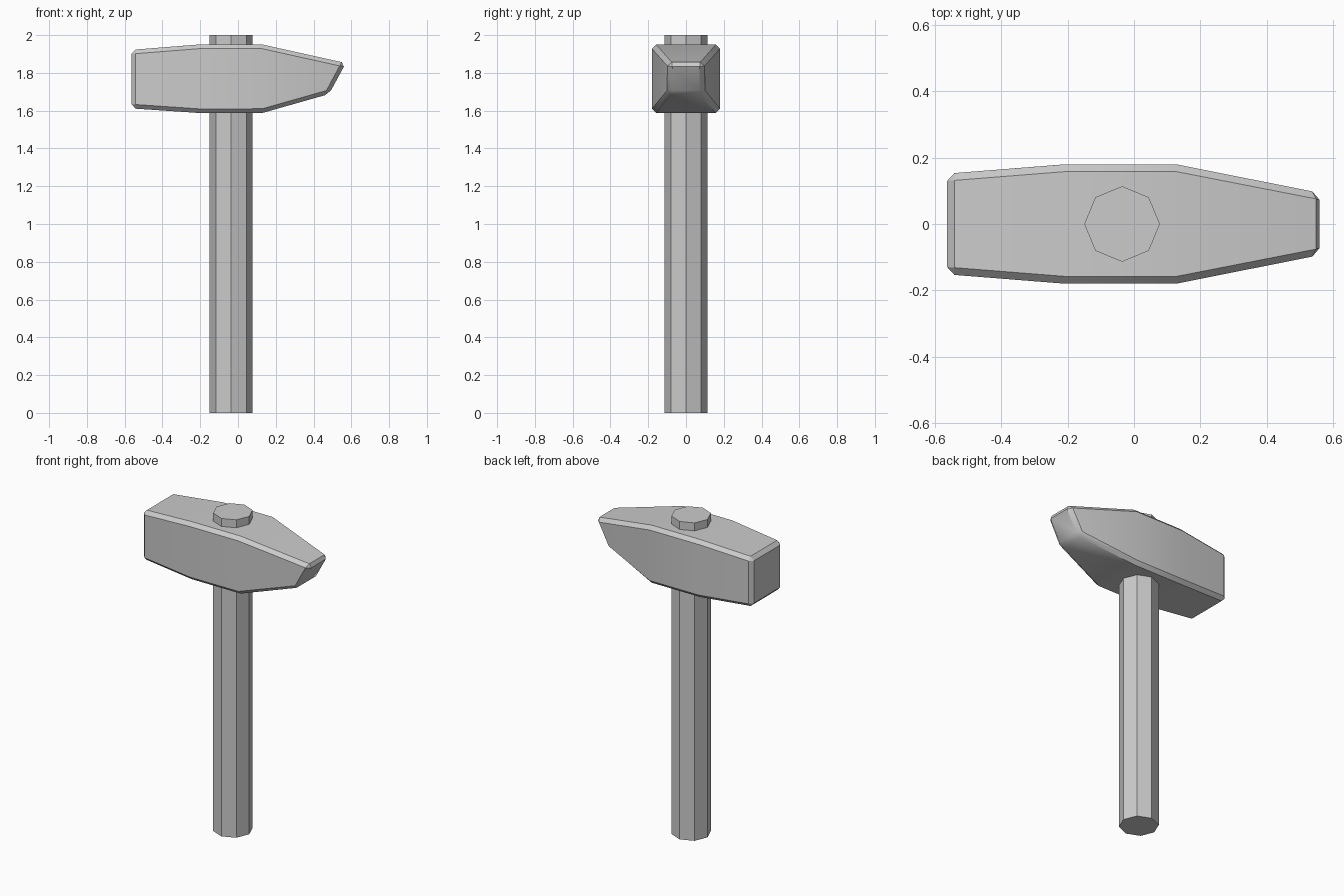
import bpy, bmesh
from math import pi, radians

if "Cube" in bpy.data.objects:
    bpy.data.objects.remove(bpy.data.objects["Cube"])

# Octagonal handle running right through the head
bpy.ops.mesh.primitive_cylinder_add(vertices=8, radius=0.114, depth=2,
                                    location=(-0.036, 0, 1), rotation=(0, 0, 0))
bpy.context.object.name = "handle"

# Hammer head lofted from rectangular sections:
# (top x, top z, bottom x, bottom z, half width)
sections = [
    (-0.564, 1.922, -0.564, 1.612, 0.152),
    (-0.210, 1.950, -0.210, 1.588, 0.180),
    (0.130, 1.950, 0.130, 1.588, 0.180),
    (0.571, 1.852, 0.482, 1.688, 0.094),
]
bm = bmesh.new()
rings = [[bm.verts.new(p) for p in ((tx, -w, tz), (tx, w, tz), (bx, w, bz), (bx, -w, bz))]
         for tx, tz, bx, bz, w in sections]
for a, b in zip(rings, rings[1:]):
    for i in range(4):
        j = (i + 1) % 4
        bm.faces.new((a[i], a[j], b[j], b[i]))
bm.faces.new(rings[0])
bm.faces.new(rings[-1])
bmesh.ops.recalc_face_normals(bm, faces=bm.faces[:])

# Chamfer the outer edges, leaving the gentle taper lines alone
edges = [e for e in bm.edges if e.calc_face_angle() > radians(35)]
bmesh.ops.bevel(bm, geom=edges, offset=0.022, offset_type='OFFSET',
                segments=1, profile=0.5, affect='EDGES')
mesh = bpy.data.meshes.new("hammer_head")
bm.to_mesh(mesh)
bm.free()
head = bpy.data.objects.new("hammer_head", mesh)
bpy.context.collection.objects.link(head)

# Smooth shading only across the taper lines
bpy.ops.object.select_all(action='DESELECT')
head.select_set(True)
bpy.context.view_layer.objects.active = head
bpy.ops.object.shade_smooth_by_angle(angle=radians(30))
